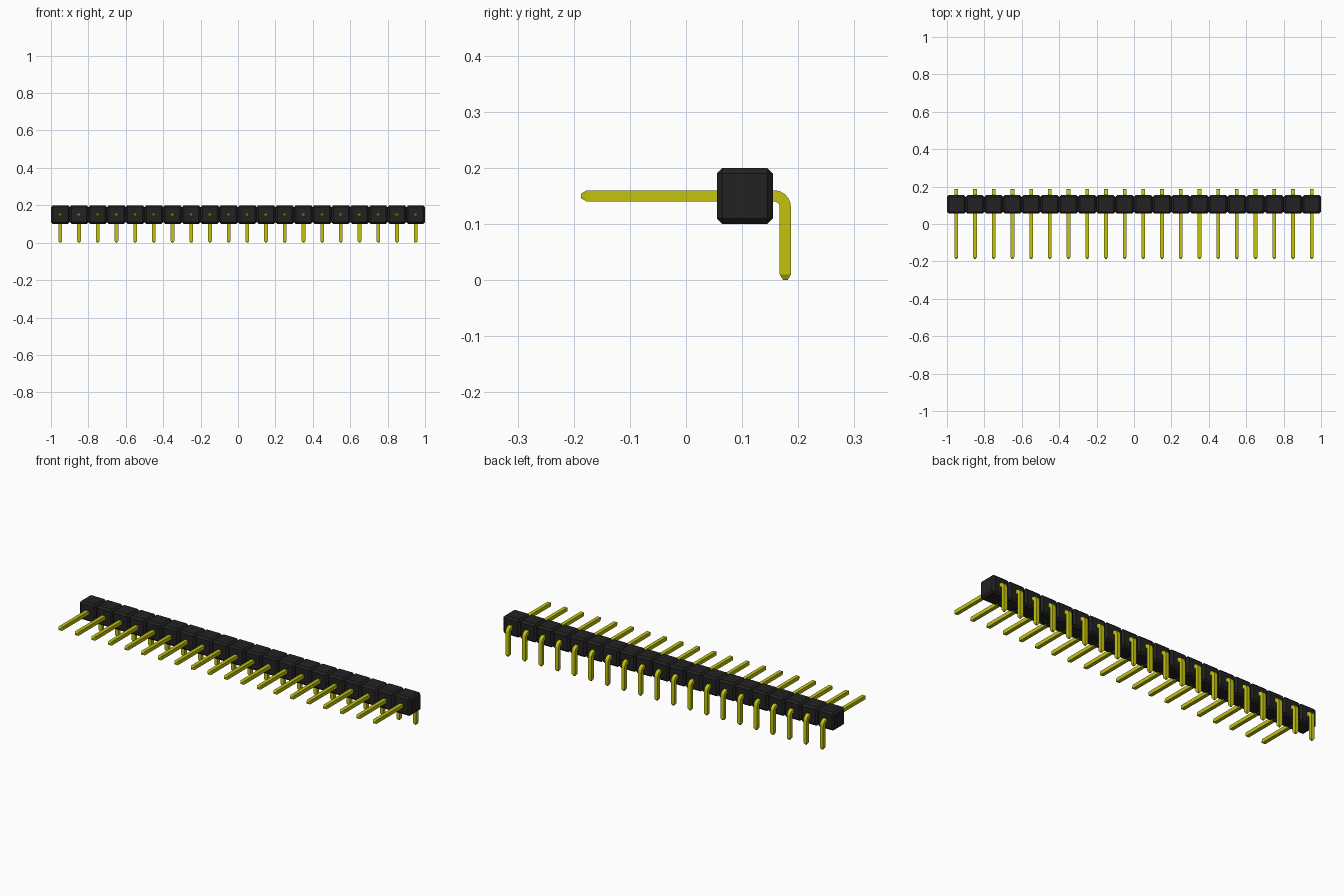
import bpy, bmesh, math
from mathutils import Vector

if "Cube" in bpy.data.objects:
    bpy.data.objects.remove(bpy.data.objects["Cube"])

COUNT, PITCH = 20, 0.1
FIRST_X = -PITCH * (COUNT - 1) / 2
HALF = 0.01          # half the pin thickness
TIP = 0.004          # half the blunt tip
AXIS_Z = 0.15        # height of the horizontal leg
LEG_Y = 0.177        # depth of the vertical leg
BEND = 0.02          # centreline bend radius


def material(name, rgb):
    m = bpy.data.materials.new(name)
    m.use_nodes = True
    m.diffuse_color = (*rgb, 1)
    m.node_tree.nodes["Principled BSDF"].inputs["Base Color"].default_value = (*rgb, 1)
    return m


def row_object(name, bm, mat):
    """Turn a bmesh into an object repeated along the strip."""
    bmesh.ops.recalc_face_normals(bm, faces=bm.faces)
    mesh = bpy.data.meshes.new(name)
    bm.to_mesh(mesh)
    bm.free()
    mesh.materials.append(mat)
    ob = bpy.data.objects.new(name, mesh)
    bpy.context.collection.objects.link(ob)
    ob.location.x = FIRST_X
    arr = ob.modifiers.new("row", 'ARRAY')
    arr.count = COUNT
    arr.use_relative_offset = False
    arr.use_constant_offset = True
    arr.constant_offset_displace = (PITCH, 0, 0)
    return ob


black = material("black plastic", (0.016, 0.016, 0.016))
gold = material("yellow metal", (0.55, 0.55, 0.005))

# Housing: one chamfered block per pin
bm = bmesh.new()
bmesh.ops.create_cube(bm, size=PITCH)
bmesh.ops.bevel(bm, geom=bm.edges[:], offset=0.01, segments=1, affect='EDGES')
bmesh.ops.translate(bm, verts=bm.verts, vec=(0, 0.105, AXIS_Z))
row_object("housing_blocks", bm, black)

# Pin path: (y, z, direction angle of the cross-section, half size)
path = [(-0.187, AXIS_Z, 90, TIP), (-0.177, AXIS_Z, 90, HALF)]
for i in range(9):
    a = 90 - 90 * i / 8
    path.append((LEG_Y - BEND + BEND * math.cos(math.radians(a)),
                 AXIS_Z - BEND + BEND * math.sin(math.radians(a)), a, HALF))
path += [(LEG_Y, 0.01, 0, HALF), (LEG_Y, 0, 0, TIP)]

# Bent square pin with tapered ends
bm = bmesh.new()
rings = []
for y, z, angle, h in path:
    a = math.radians(angle)
    out = Vector((0, math.cos(a), math.sin(a))) * h
    side = Vector((h, 0, 0))
    c = Vector((0, y, z))
    rings.append([bm.verts.new(c + out * s + side * t)
                  for s, t in ((1, 1), (1, -1), (-1, -1), (-1, 1))])
for r0, r1 in zip(rings, rings[1:]):
    for k in range(4):
        j = (k + 1) % 4
        bm.faces.new((r0[k], r0[j], r1[j], r1[k]))
bm.faces.new(rings[0])
bm.faces.new(rings[-1])
pins = row_object("bent_pins", bm, gold)

# Smooth the bend, keep the square edges sharp
bpy.ops.object.select_all(action='DESELECT')
pins.select_set(True)
bpy.context.view_layer.objects.active = pins
bpy.ops.object.shade_smooth_by_angle(angle=math.radians(20))
